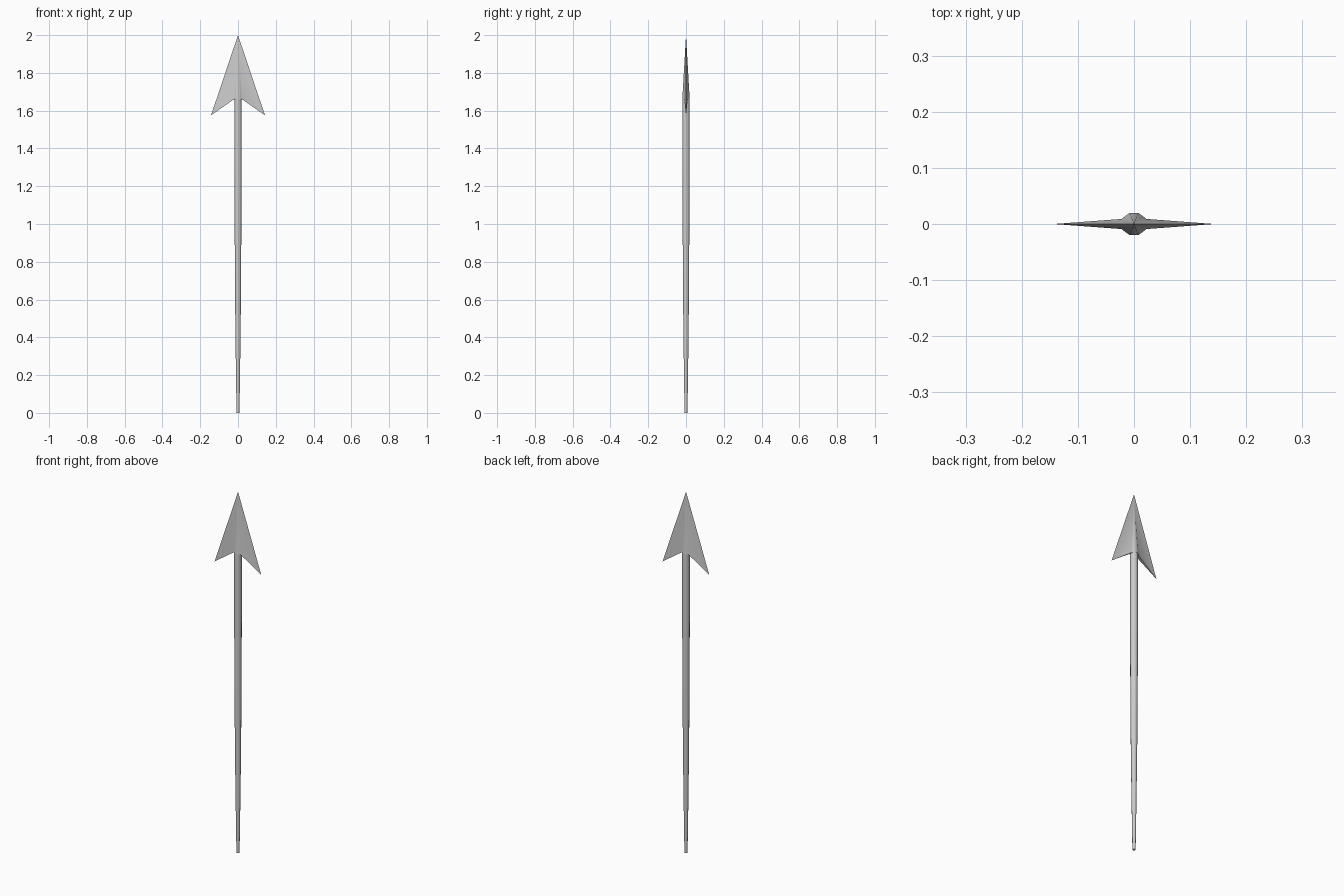
import bpy, bmesh, math

if "Cube" in bpy.data.objects:
    bpy.data.objects.remove(bpy.data.objects["Cube"])

SIDES = 12


def finish(name, bm, angle):
    bmesh.ops.recalc_face_normals(bm, faces=bm.faces)
    me = bpy.data.meshes.new(name)
    bm.to_mesh(me)
    bm.free()
    ob = bpy.data.objects.new(name, me)
    bpy.context.collection.objects.link(ob)
    bpy.ops.object.select_all(action='DESELECT')
    ob.select_set(True)
    bpy.context.view_layer.objects.active = ob
    bpy.ops.object.shade_smooth_by_angle(angle=math.radians(angle))
    return ob


# Shaft: slightly swelling round pole, (radius, height)
profile = [(0.008, 0), (0.0125, 0.3), (0.016, 0.6), (0.0185, 1.0), (0.0195, 1.3), (0.0195, 1.67)]
bm = bmesh.new()
rings = []
for r, z in profile:
    rings.append([bm.verts.new((r * math.cos(math.tau * (i + 0.5) / SIDES),
                                r * math.sin(math.tau * (i + 0.5) / SIDES), z))
                  for i in range(SIDES)])
for a, b in zip(rings, rings[1:]):
    for i in range(SIDES):
        j = (i + 1) % SIDES
        bm.faces.new((a[i], a[j], b[j], b[i]))
bm.faces.new(rings[0])
bm.faces.new(rings[-1])
finish("shaft", bm, 40)

# Arrowhead: base outline (socket bulge flaring into swept barbs) drawn to a point
quarter = [(0.143, 0, 1.575), (0.022, 0.009, 1.66), (0.016, 0.014, 1.662), (0.008, 0.0195, 1.662)]
half = quarter + [(-x, y, z) for x, y, z in reversed(quarter)]
outline = half + [(-x, -y, z) for x, y, z in half[1:-1]]
bm = bmesh.new()
ring = [bm.verts.new(p) for p in outline]
tip = bm.verts.new((0, 0, 2))
n = len(ring)
for i in range(n):
    bm.faces.new((ring[i], ring[(i + 1) % n], tip))
# rear faces of the barbs and the socket cap
bm.faces.new((ring[0], ring[1], ring[-1]))
bm.faces.new((ring[6], ring[7], ring[8]))
bm.faces.new(ring[1:7] + ring[8:])
finish("arrowhead", bm, 50)
